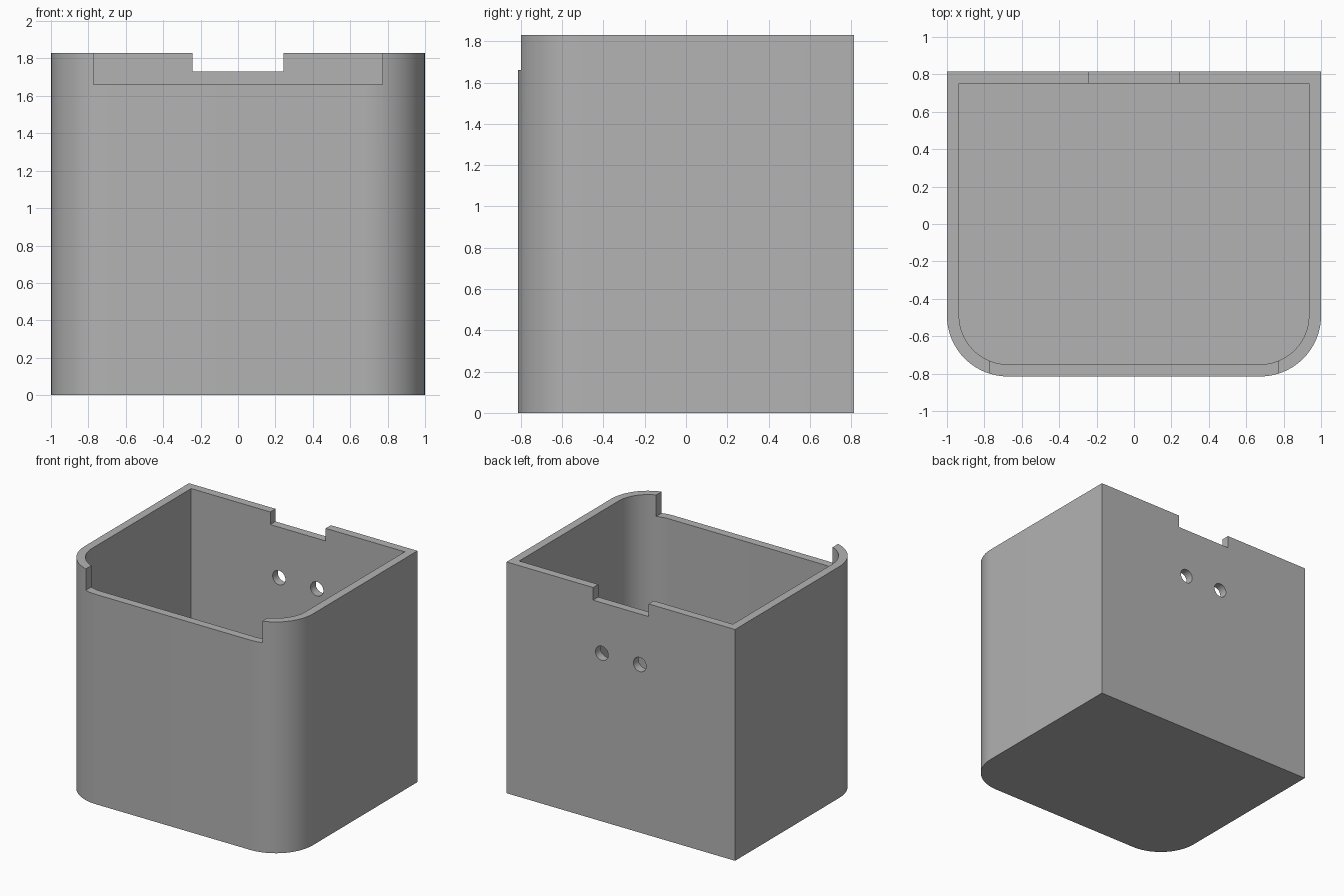
import bpy, bmesh, math
from mathutils import Matrix

HALF_W, HALF_D, HEIGHT = 1.0, 0.815, 1.83
WALL, RADIUS, SEGMENTS = 0.065, 0.325, 20

default = bpy.data.objects.get("Cube")
if default:
    bpy.data.objects.remove(default, do_unlink=True)

grey = bpy.data.materials.new("plain_grey")
grey.use_nodes = True
grey.diffuse_color = (0.45, 0.45, 0.45, 1)
grey.node_tree.nodes["Principled BSDF"].inputs["Base Color"].default_value = grey.diffuse_color


def make_object(name, bm):
    bmesh.ops.recalc_face_normals(bm, faces=bm.faces)
    mesh = bpy.data.meshes.new(name)
    bm.to_mesh(mesh)
    bm.free()
    mesh.materials.append(grey)
    obj = bpy.data.objects.new(name, mesh)
    bpy.context.collection.objects.link(obj)
    return obj


def rounded_prism(name, inset, z0, z1):
    """Upright block with square back corners and rounded front corners."""
    w, d, r = HALF_W - inset, HALF_D - inset, RADIUS - inset
    outline = [(w, d), (-w, d)]
    for cx, start in ((r - w, math.pi), (w - r, 1.5 * math.pi)):
        for i in range(SEGMENTS + 1):
            a = start + 0.5 * math.pi * i / SEGMENTS
            outline.append((cx + r * math.cos(a), r - d + r * math.sin(a)))
    bm = bmesh.new()
    base = bm.faces.new([bm.verts.new((x, y, z0)) for x, y in outline])
    top = bmesh.ops.extrude_face_region(bm, geom=[base])["geom"]
    bmesh.ops.translate(bm, vec=(0, 0, z1 - z0),
                        verts=[v for v in top if isinstance(v, bmesh.types.BMVert)])
    return make_object(name, bm)


def block(name, size, center):
    bm = bmesh.new()
    bmesh.ops.create_cube(bm, size=1, matrix=Matrix.Translation(center) @ Matrix.Diagonal((*size, 1)))
    return make_object(name, bm)


def hole(name, x, z, radius):
    bm = bmesh.new()
    bmesh.ops.create_cone(bm, cap_ends=True, segments=32, radius1=radius, radius2=radius, depth=0.4,
                          matrix=Matrix.Translation((x, HALF_D, z)) @ Matrix.Rotation(math.pi / 2, 4, 'X'))
    return make_object(name, bm)


# Outer shell and the shapes cut from it
container = rounded_prism("container", 0, 0, HEIGHT)
cutters = [
    rounded_prism("cavity_cutter", WALL, WALL, HEIGHT + 0.2),
    block("front_notch_cutter", (1.545, 0.5, 0.4), (0, -HALF_D, 1.66 + 0.2)),
    block("back_notch_cutter", (0.485, 0.4, 0.4), (0, HALF_D, 1.73 + 0.2)),
    hole("left_hole_cutter", 0.166, 1.33, 0.056),
    hole("right_hole_cutter", -0.166, 1.33, 0.056),
]

bpy.ops.object.select_all(action='DESELECT')
bpy.context.view_layer.objects.active = container
container.select_set(True)
for cutter in cutters:
    cut = container.modifiers.new(cutter.name, 'BOOLEAN')
    cut.operation, cut.solver, cut.object = 'DIFFERENCE', 'EXACT', cutter
    bpy.ops.object.modifier_apply(modifier=cut.name)
    bpy.data.objects.remove(cutter, do_unlink=True)

# Smooth rounded corners, crisp rims
bpy.ops.object.shade_smooth_by_angle(angle=math.radians(30))
